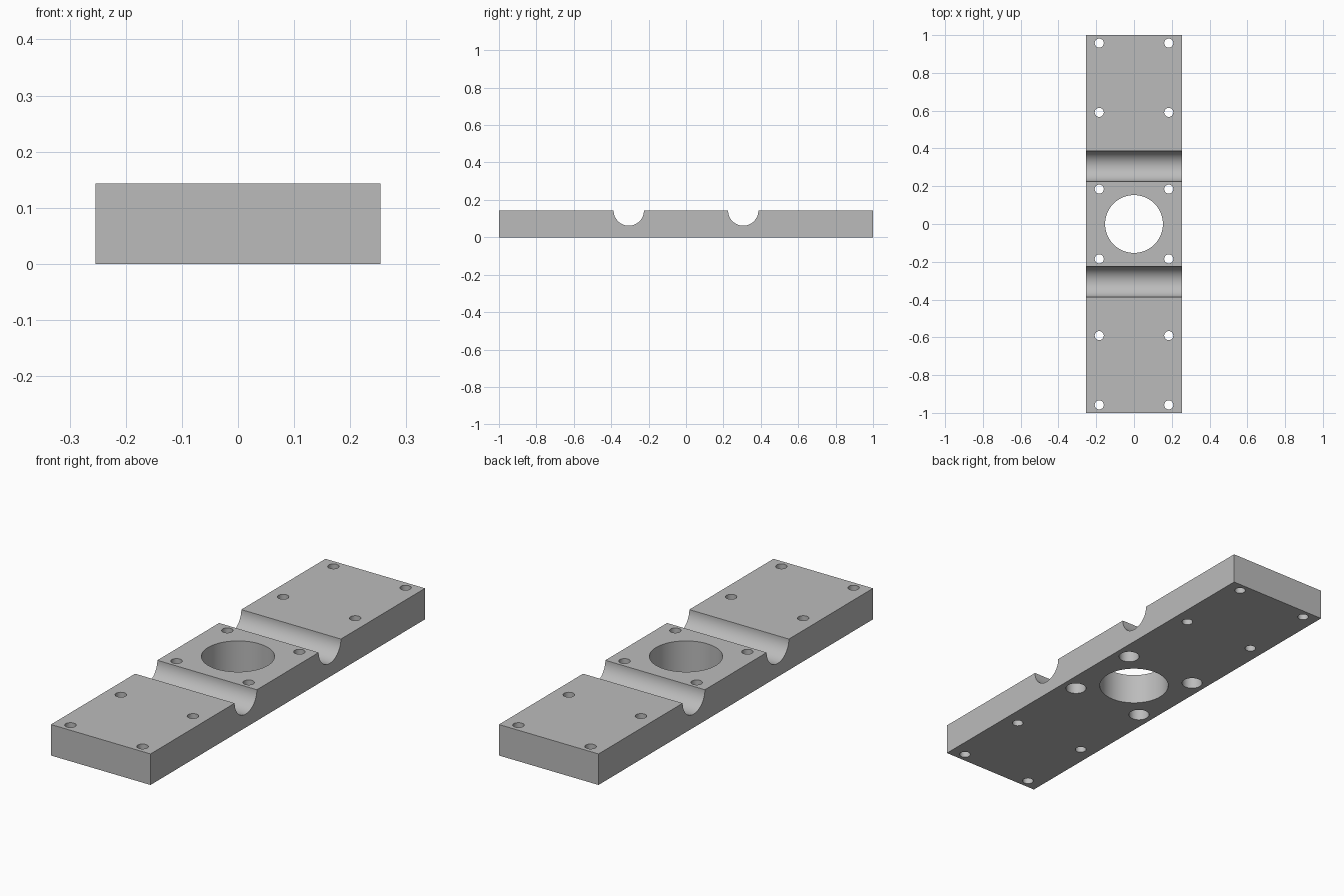
import bpy, bmesh, math
from mathutils import Matrix

if "Cube" in bpy.data.objects:
    bpy.data.objects.remove(bpy.data.objects["Cube"], do_unlink=True)

HALF_W, HALF_L, HEIGHT = 0.254, 1.0, 0.143
GROOVE_Y, GROOVE_R = 0.306, 0.081
HOLE_X, HOLE_ROWS, HOLE_R = 0.184, (0.185, 0.591, 0.958), 0.024
BORE_R, SINK_R, SINK_DEPTH = 0.153, 0.045, 0.08

grey = bpy.data.materials.new("machined grey")
grey.use_nodes = True
grey.diffuse_color = (0.5, 0.5, 0.5, 1)
grey.node_tree.nodes["Principled BSDF"].inputs["Base Color"].default_value = (0.5, 0.5, 0.5, 1)


def make_object(name, bm):
    bmesh.ops.recalc_face_normals(bm, faces=bm.faces)
    mesh = bpy.data.meshes.new(name)
    bm.to_mesh(mesh)
    bm.free()
    mesh.materials.append(grey)
    obj = bpy.data.objects.new(name, mesh)
    bpy.context.collection.objects.link(obj)
    return obj


def add_cylinder(bm, x, y, radius, bottom, top, sides=48):
    bmesh.ops.create_cone(bm, cap_ends=True, segments=sides, radius1=radius,
                          radius2=radius, depth=top - bottom,
                          matrix=Matrix.Translation((x, y, (top + bottom) / 2)))


# Plate: side profile with two half-round grooves, extruded across the width
profile = [(-HALF_L, 0), (HALF_L, 0), (HALF_L, HEIGHT)]
for centre in (GROOVE_Y, -GROOVE_Y):
    for i in range(33):
        a = math.pi * i / 32
        profile.append((centre + GROOVE_R * math.cos(a), HEIGHT - GROOVE_R * math.sin(a)))
profile.append((-HALF_L, HEIGHT))
bm = bmesh.new()
side = bm.faces.new([bm.verts.new((-HALF_W, y, z)) for y, z in profile])
ext = bmesh.ops.extrude_face_region(bm, geom=[side])
bmesh.ops.translate(bm, vec=(2 * HALF_W, 0, 0),
                    verts=[g for g in ext["geom"] if isinstance(g, bmesh.types.BMVert)])
plate = make_object("mounting_plate", bm)

# Centre bore and screw holes, all the way through
through = bmesh.new()
add_cylinder(through, 0, 0, BORE_R, -0.1, 0.3, 96)
# Wider recesses under the four holes around the bore
sinks = bmesh.new()
for sx in (-1, 1):
    for sy in (-1, 1):
        for row in HOLE_ROWS:
            add_cylinder(through, sx * HOLE_X, sy * row, HOLE_R, -0.1, 0.3)
        add_cylinder(sinks, sx * HOLE_X, sy * HOLE_ROWS[0], SINK_R, -0.1, SINK_DEPTH)

bpy.ops.object.select_all(action="DESELECT")
plate.select_set(True)
bpy.context.view_layer.objects.active = plate
for name, cutter_bm in (("through_hole_cutter", through), ("recess_cutter", sinks)):
    cutter = make_object(name, cutter_bm)
    cutter.hide_render = True
    mod = plate.modifiers.new(name, "BOOLEAN")
    mod.operation = "DIFFERENCE"
    mod.solver = "EXACT"
    mod.object = cutter
    bpy.ops.object.modifier_apply(modifier=mod.name)
    bpy.data.objects.remove(cutter, do_unlink=True)

# Smooth round walls, crisp edges
bpy.ops.object.shade_smooth_by_angle(angle=math.radians(30))
